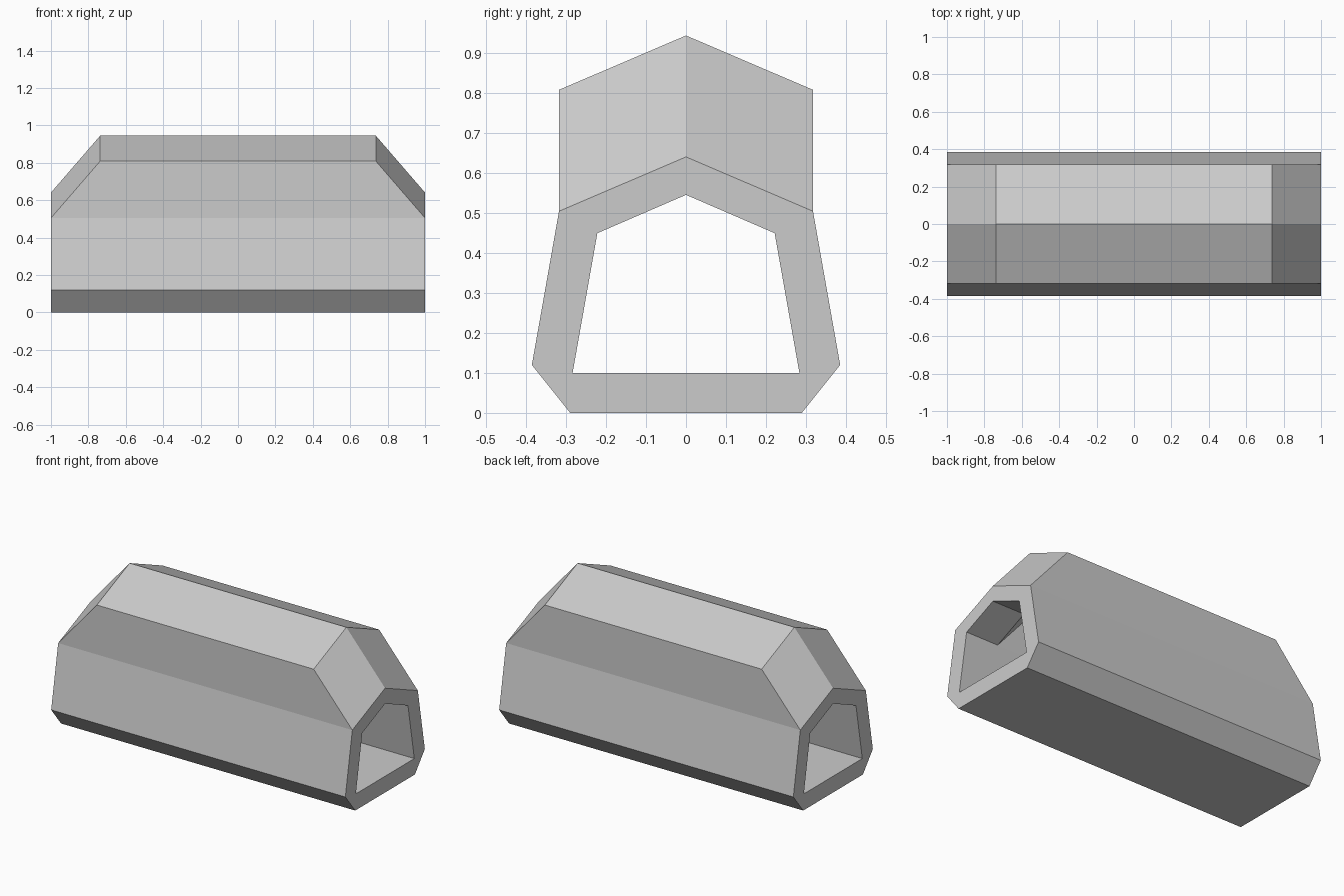
import bpy, bmesh

if "Cube" in bpy.data.objects:
    bpy.data.objects.remove(bpy.data.objects["Cube"])

bm = bmesh.new()


def ring(x, half, ridge):
    """Symmetric section at x: right half upwards, ridge, left half downwards."""
    pts = half + [(0, ridge)] + [(-y, z) for y, z in reversed(half)]
    return [bm.verts.new((x, y, z)) for y, z in pts]


def skin(a, b, skip=()):
    n = len(a)
    for i in range(n):
        if i not in skip:
            j = (i + 1) % n
            bm.faces.new((a[i], a[j], b[j], b[i]))


def raised_roof(a, b, e, rise, roof_x):
    """Hipped gable above eave e of rings a and b, with sloping ends."""
    caps = []
    for r, x in ((a, -roof_x), (b, roof_x)):
        low = r[e:e + 3]
        cap = [bm.verts.new((x, v.co.y, v.co.z + rise)) for v in low]
        for i in (0, 1):  # sloping end panels
            bm.faces.new((low[i], low[i + 1], cap[i + 1], cap[i]))
        caps.append((low, cap))
    (la, ca), (lb, cb) = caps
    for i in (0, 1):  # roof panels
        bm.faces.new((ca[i], ca[i + 1], cb[i + 1], cb[i]))
    for i in (0, 2):  # upright side walls
        bm.faces.new((la[i], lb[i], cb[i], ca[i]))


# Outer shell
outer = [(0.29, 0), (0.386, 0.12), (0.318, 0.505)]
out_l, out_r = (ring(x, outer, 0.641) for x in (-1, 1))
skin(out_l, out_r, skip=(2, 3))
raised_roof(out_l, out_r, 2, 0.304, 0.737)

# Inner passage: low at both mouths, raised under the roof
inner = [(0.284, 0.1), (0.222, 0.45)]
in_l, mid_l, mid_r, in_r = (ring(x, inner, 0.546) for x in (-1, -0.78, 0.78, 1))
skin(in_l, mid_l)
skin(mid_l, mid_r, skip=(1, 2))
skin(mid_r, in_r)
raised_roof(mid_l, mid_r, 1, 0.29, 0.53)

# Flat end rims between shell and passage
for o, n in ((out_l, in_l), (out_r, in_r)):
    edges = [bm.edges.get((r[i - 1], r[i])) or bm.edges.new((r[i - 1], r[i]))
             for r in (o, n) for i in range(len(r))]
    bmesh.ops.triangle_fill(bm, edges=edges, use_beauty=True)

bmesh.ops.recalc_face_normals(bm, faces=bm.faces[:])
mesh = bpy.data.meshes.new("hollow_gabled_body")
bm.to_mesh(mesh)
bm.free()
body = bpy.data.objects.new("hollow_gabled_body", mesh)
bpy.context.collection.objects.link(body)
